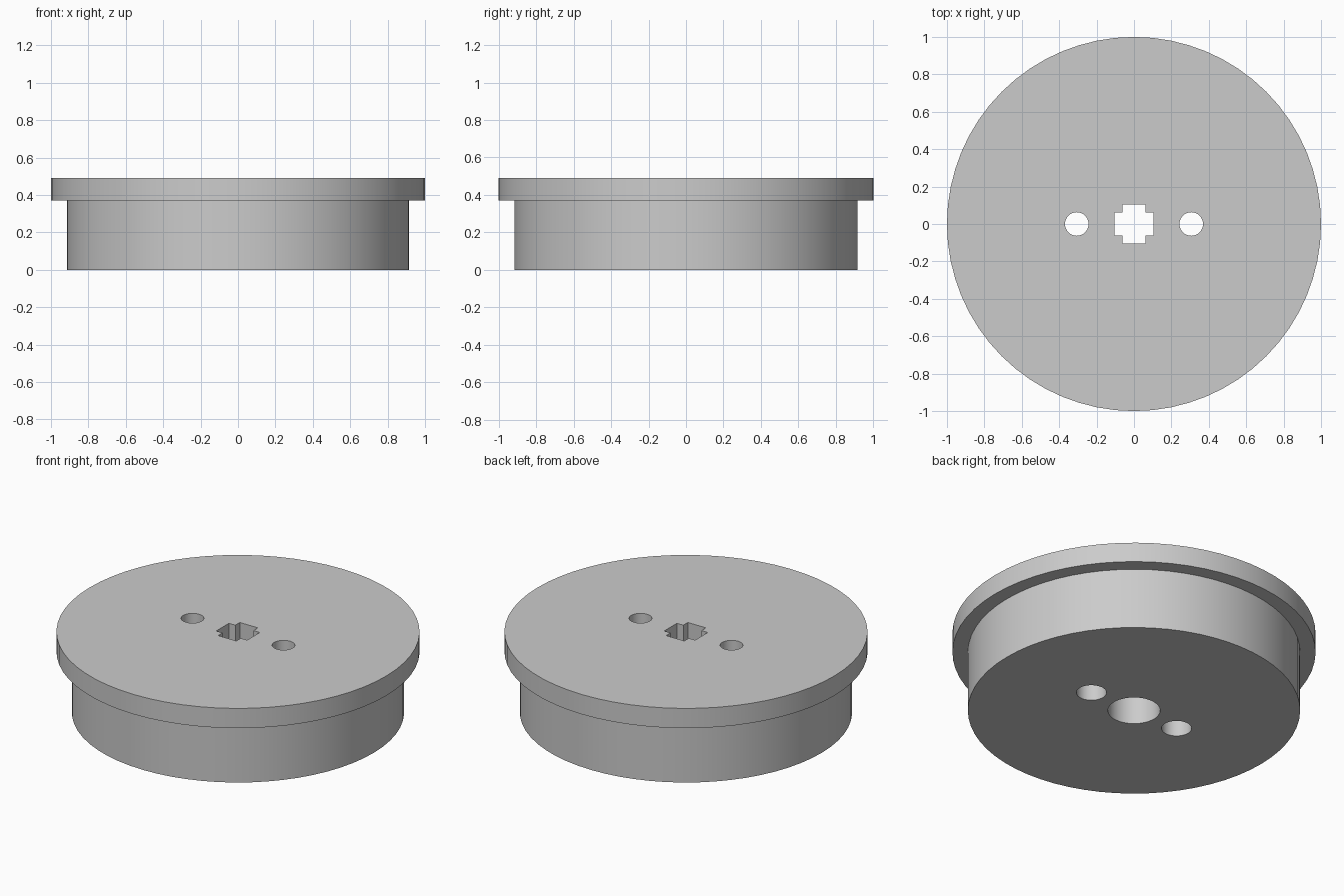
import bpy
import bmesh
from math import cos, sin, tau

cube = bpy.data.objects.get("Cube")
if cube:
    bpy.data.objects.remove(cube, do_unlink=True)

# Dimensions
HEIGHT, STEP = 0.49, 0.37
RIM_R, BODY_R = 1.0, 0.915
PIN_X, PIN_TOP_R, PIN_BASE_R = 0.306, 0.063, 0.083
BORE_R = 0.144
ARM, HALF = 0.104, 0.061
OVER = 0.1

grey = bpy.data.materials.new("plain grey")
grey.use_nodes = True
colour = (0.6, 0.6, 0.6, 1)
grey.diffuse_color = colour
grey.node_tree.nodes["Principled BSDF"].inputs["Base Color"].default_value = colour


def circle(radius, sides, x=0):
    return [(x + radius * cos(tau * i / sides), radius * sin(tau * i / sides))
            for i in range(sides)]


def stack(name, rings):
    """Closed solid through (outline, z) rings, from bottom to top."""
    bm = bmesh.new()
    loops = [[bm.verts.new((x, y, z)) for x, y in outline] for outline, z in rings]
    bm.faces.new(loops[0][::-1])
    bm.faces.new(loops[-1])
    for low, high in zip(loops, loops[1:]):
        for i in range(len(low)):
            j = (i + 1) % len(low)
            bm.faces.new((low[i], low[j], high[j], high[i]))
    mesh = bpy.data.meshes.new(name)
    bm.to_mesh(mesh)
    bm.free()
    mesh.materials.append(grey)
    obj = bpy.data.objects.new(name, mesh)
    bpy.context.collection.objects.link(obj)
    return obj


# Wheel body with overhanging rim
body, rim = circle(BODY_R, 64), circle(RIM_R, 64)
wheel = stack("flanged_wheel", [(body, 0), (body, STEP), (rim, STEP), (rim, HEIGHT)])

# Cross-shaped axle socket in the top, opening into a round bore
quarter = [(ARM, -HALF), (ARM, HALF), (HALF, HALF)]
cross = []
for _ in range(4):
    cross += quarter
    quarter = [(-y, x) for x, y in quarter]
bore = circle(BORE_R, 48)
cutters = [stack("axle_cutter", [(cross, STEP - OVER), (cross, HEIGHT + OVER)]),
           stack("bore_cutter", [(bore, -OVER), (bore, STEP)])]

# Stepped pin holes on both sides
for side, x in (("left", PIN_X), ("right", -PIN_X)):
    wide, narrow = circle(PIN_BASE_R, 32, x), circle(PIN_TOP_R, 32, x)
    cutters.append(stack(side + "_pin_cutter", [(wide, -OVER), (wide, STEP),
                                                (narrow, STEP), (narrow, HEIGHT + OVER)]))

# Cut the holes and remove the cutters
bpy.ops.object.select_all(action="DESELECT")
wheel.select_set(True)
bpy.context.view_layer.objects.active = wheel
for cutter in cutters:
    cutter.hide_render = True
    mod = wheel.modifiers.new(cutter.name, "BOOLEAN")
    mod.operation = "DIFFERENCE"
    mod.solver = "EXACT"
    mod.object = cutter
    bpy.ops.object.modifier_apply(modifier=mod.name)
    bpy.data.objects.remove(cutter, do_unlink=True)

bpy.ops.object.shade_smooth_by_angle(angle=0.5)
